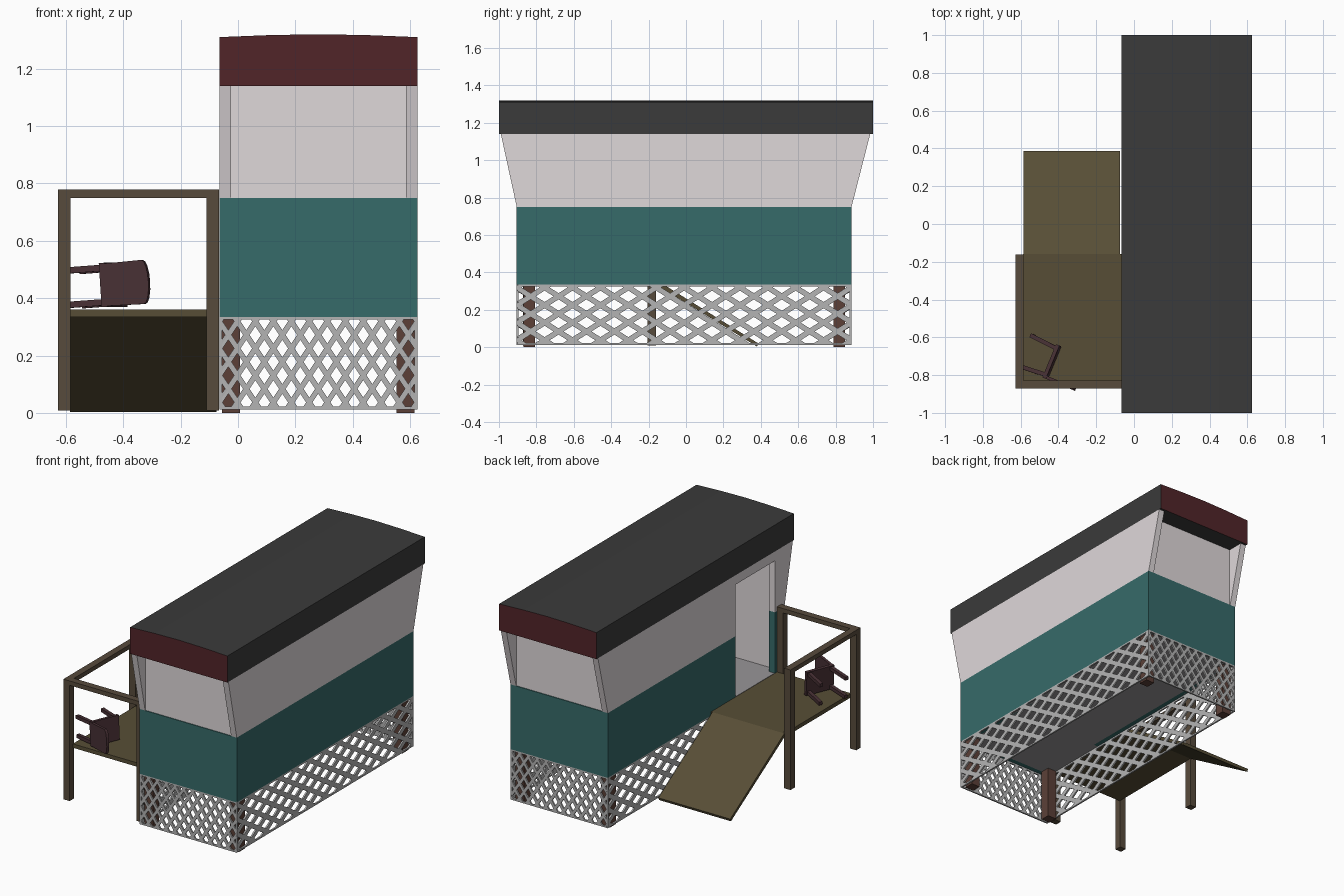
import bpy, bmesh, math
from mathutils import Matrix, Vector

if "Cube" in bpy.data.objects:
    bpy.data.objects.remove(bpy.data.objects["Cube"])


def mat(name, r, g, b):
    m = bpy.data.materials.new(name)
    m.diffuse_color = tuple((v / 255) ** 2.2 for v in (r, g, b)) + (1,)
    m.use_nodes = True
    m.node_tree.nodes["Principled BSDF"].inputs["Base Color"].default_value = m.diffuse_color
    return m


TEAL = mat("teal_paint", 57, 106, 105)
WHITE = mat("white_paint", 222, 215, 217)
ROOF = mat("roof_grey", 61, 61, 61)
RED = mat("dark_red", 82, 41, 45)
WOOD = mat("rail_wood", 88, 76, 62)
DECK = mat("deck_wood", 88, 79, 57)
PILE = mat("pile_wood", 92, 66, 58)
CHAIR = mat("chair_wood", 74, 52, 56)
LATTICE = mat("lattice_grey", 178, 178, 178)
FLOOR = mat("floor_grey", 150, 148, 150)


def finish(name, bm, m):
    me = bpy.data.meshes.new(name)
    bmesh.ops.recalc_face_normals(bm, faces=bm.faces)
    bm.to_mesh(me)
    bm.free()
    me.materials.append(m)
    ob = bpy.data.objects.new(name, me)
    bpy.context.collection.objects.link(ob)
    return ob


def prism(name, pts, axis, lo, hi, m):
    """Extrude a 2D profile along x (pts = y,z) or y (pts = x,z)."""
    bm = bmesh.new()
    place = (lambda p: (lo, p[0], p[1])) if axis == "x" else (lambda p: (p[0], lo, p[1]))
    f = bm.faces.new([bm.verts.new(place(p)) for p in pts])
    r = bmesh.ops.extrude_face_region(bm, geom=[f])
    d = Vector((hi - lo, 0, 0) if axis == "x" else (0, hi - lo, 0))
    bmesh.ops.translate(bm, vec=d, verts=[v for v in r["geom"] if isinstance(v, bmesh.types.BMVert)])
    return finish(name, bm, m)


def box(name, x0, x1, y0, y1, z0, z1, m):
    return prism(name, [(x0, z0), (x1, z0), (x1, z1), (x0, z1)], "y", y0, y1, m)


X0, X1, Y0, Y1 = -0.065, 0.625, -0.905, 0.885
ZB, ZM, ZT = 0.335, 0.75, 1.14
D0, D1, DT = -0.807, -0.41, 1.08      # door opening
T, L = 0.04, 0.01                     # wall and lining thickness

# Floor
box("floor", X0 + 0.002, X1 - 0.01, Y0 + 0.01, Y1 - 0.01, ZB, 0.36, FLOOR)

# Lower teal walls
box("lower_right_wall", X1 - T, X1, Y0, Y1, ZB, ZM, TEAL)
box("lower_left_wall_front", X0, X0 + T, Y0, D0, ZB, ZM, TEAL)
box("lower_left_wall_back", X0, X0 + T, D1, Y1, ZB, ZM, TEAL)
box("lower_front_wall", X0 + T, X1 - T, Y0, Y0 + T, ZB, ZM, TEAL)
box("lower_back_wall", X0 + T, X1 - T, Y1 - T, Y1, ZB, ZM, TEAL)

# Upper white walls, side walls flare out past the end walls
flare = [(Y1, ZM), (0.985, ZT), (-0.99, ZT), (Y0, ZM)]
prism("upper_right_wall", flare, "x", X1 - T, X1, WHITE)
prism("upper_left_wall", flare + [(D0, ZM), (D0, DT), (D1, DT), (D1, ZM)], "x", X0, X0 + T, WHITE)
box("upper_front_wall", X0 + T, X1 - T, Y0 + 0.005, Y0 + T, ZM, ZT, WHITE)
box("upper_back_wall", X0 + T, X1 - T, Y1 - T, Y1 - 0.005, ZM, ZT, WHITE)

# White inner lining
box("right_lining", X1 - T - L, X1 - T, Y0 + T, Y1 - T, 0.36, ZT, WHITE)
box("left_lining", X0 + T, X0 + T + L, D1, Y1 - T, 0.36, ZT, WHITE)
box("front_lining", X0 + T, X1 - T, Y0 + T, Y0 + T + L, 0.36, ZT, WHITE)
box("back_lining", X0 + T, X1 - T, Y1 - T - L, Y1 - T, 0.36, ZT, WHITE)

# Roof with dark red ends
roof = prism("roof", [(X0, ZT), (X1, ZT), (X1, 1.31), (0.45, 1.317), (0.28, 1.32),
                      (0.11, 1.317), (X0, 1.31)], "y", -1, 1, ROOF)
roof.data.materials.append(RED)
for p in roof.data.polygons:
    if abs(p.normal.y) > 0.9:
        p.material_index = 1

# Foundation piles
for sx, x in (("left", -0.055), ("right", 0.553)):
    for sy, y in (("front", -0.87), ("back", 0.788)):
        box(f"{sx}_{sy}_pile", x, x + 0.062, y, y + 0.062, 0, ZB, PILE)


def lattice(name, length, cols, loc, rot):
    """Skirt panel of diamond frames clipped to a rectangle, with a thin rim."""
    z0, z1, pz, k = 0.012, ZB, 0.094, 0.64
    px = length / cols
    bm = bmesh.new()
    dirs = [(0.5, 0), (0, 0.5), (-0.5, 0), (0, -0.5)]
    for i in range(2 * cols + 1):
        for j in range(5):
            cx = i * px / 2
            cz = 0.037 + j * pz - (0 if i % 2 else pz / 2)
            o = [bm.verts.new((cx + a * px, 0, cz + b * pz)) for a, b in dirs]
            n = [bm.verts.new((cx + a * px * k, 0, cz + b * pz * k)) for a, b in dirs]
            for q in range(4):
                r = (q + 1) % 4
                bm.faces.new((o[q], o[r], n[r], n[q]))
    bmesh.ops.remove_doubles(bm, verts=bm.verts, dist=1e-4)
    for co, no in (((0, 0, 0), (-1, 0, 0)), ((length, 0, 0), (1, 0, 0)),
                   ((0, 0, z0), (0, 0, -1)), ((0, 0, z1), (0, 0, 1))):
        bmesh.ops.bisect_plane(bm, geom=bm.verts[:] + bm.edges[:] + bm.faces[:],
                               plane_co=co, plane_no=no, clear_outer=True)
    ob = finish(name, bm, LATTICE)
    s = ob.modifiers.new("thickness", "SOLIDIFY")
    s.thickness, s.offset = 0.01, 0
    rims = [box(name + "_rim", *b, LATTICE) for b in (
        (0, length, -0.005, 0.005, z0, z0 + 0.01), (0, length, -0.005, 0.005, z1 - 0.01, z1),
        (0, 0.01, -0.005, 0.005, z0, z1), (length - 0.01, length, -0.005, 0.005, z0, z1))]
    for part in [ob] + rims:
        part.matrix_world = Matrix.Translation(loc) @ Matrix.Rotation(rot, 4, "Z")


e = 0.005
lattice("front_lattice", X1 - X0, 11, (X0, Y0 + e, 0), 0)
lattice("back_lattice", X1 - X0, 11, (X0, Y1 - e, 0), 0)
lattice("right_lattice", Y1 - Y0, 12, (X1 - e, Y0, 0), math.pi / 2)
lattice("left_lattice", Y1 - Y0, 12, (X0 + e, Y0, 0), math.pi / 2)

# Porch deck and ramp
box("porch_deck", -0.587, -0.066, -0.835, -0.16, ZB, 0.36, DECK)
prism("ramp", [(-0.16, 0.36), (0.387, 0.02), (0.38, 0.003), (-0.16, 0.335)], "x", -0.585, -0.075, DECK)

# Porch posts and rails
W = 0.044
for n, x, y in (("outer_front", -0.628, -0.872), ("outer_back", -0.628, -0.205), ("inner_front", -0.11, -0.872)):
    box(n + "_post", x, x + W, y, y + W, 0.008, ZM, WOOD)
box("front_rail", -0.628, -0.066, -0.872, -0.828, ZM, 0.778, WOOD)
box("side_rail", -0.628, -0.584, -0.828, -0.161, ZM, 0.778, WOOD)

# Chair lying on its side (built upright, then tipped over)
parts = [box("chair_seat", -0.077, 0.077, -0.095, 0.095, -0.01, 0.01, CHAIR)]
arc = [(0.077 * math.cos(a), 0.15 + 0.022 * math.sin(a)) for a in (i * math.pi / 8 for i in range(9))]
parts.append(prism("chair_back", [(-0.074, 0.005), (0.074, 0.005)] + arc, "y", 0.078, 0.095, CHAIR))
for sx in (-1, 1):
    for sy in (-1, 1):
        leg = box("chair_leg", -0.011, 0.011, -0.011, 0.011, -0.155, 0, CHAIR)
        for v in leg.data.vertices:
            splay = 0.012 if v.co.z < -0.1 else 0
            v.co.x += sx * 0.06
            v.co.y += sy * (0.075 + splay)
        parts.append(leg)
up = Vector((0.92, -0.38, 0.07)).normalized()
back = Vector((-0.38, -0.92, 0)).normalized()
side = back.cross(up)
tip = Matrix((side, back, up)).transposed().to_4x4()
for p in parts:
    p.matrix_world = Matrix.Translation((-0.435, -0.73, 0.446)) @ tip
